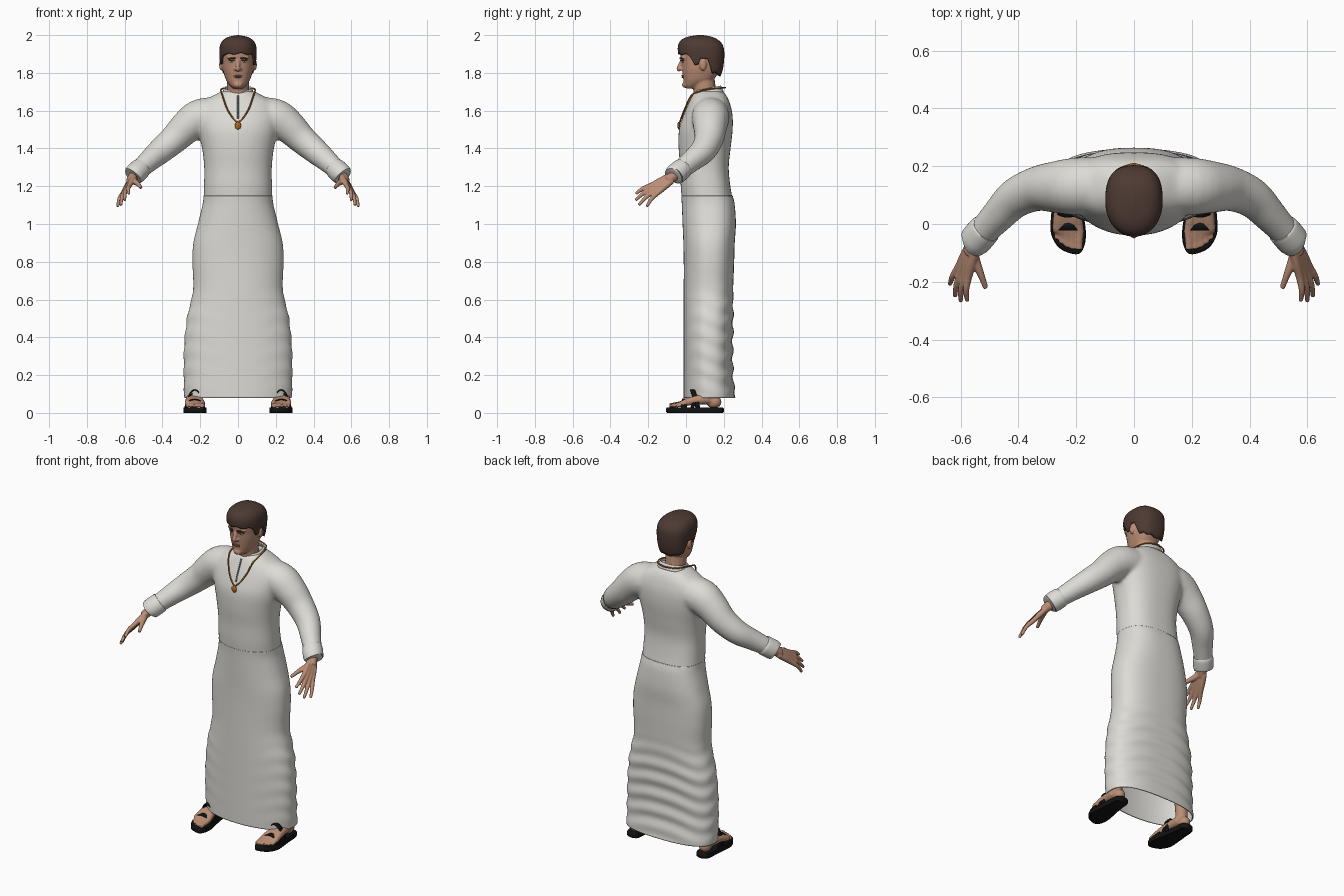
import bpy, bmesh, math
from mathutils import Vector, Matrix

if "Cube" in bpy.data.objects:
    bpy.data.objects.remove(bpy.data.objects["Cube"])


def material(name, r, g, b):
    m = bpy.data.materials.new(name)
    m.use_nodes = True
    m.diffuse_color = (r, g, b, 1)
    bsdf = m.node_tree.nodes["Principled BSDF"]
    bsdf.inputs["Base Color"].default_value = (r, g, b, 1)
    bsdf.inputs["Roughness"].default_value = 0.8
    return m


CLOTH = material("off white cloth", 0.72, 0.71, 0.67)
SKIN = material("skin", 0.5, 0.27, 0.18)
HAIR = material("dark brown hair", 0.075, 0.042, 0.033)
BLACK = material("black leather", 0.006, 0.006, 0.006)
GOLD = material("gold", 0.4, 0.14, 0.015)
LIP = material("lip", 0.32, 0.13, 0.09)
EYE = material("eye white", 0.6, 0.57, 0.53)
GREY = material("zip grey", 0.15, 0.15, 0.16)


def smooth_rows(rows, steps=5):
    """Catmull-Rom subdivision of a list of tuples."""
    out = []
    for i in range(len(rows) - 1):
        p0, p1 = Vector(rows[max(i - 1, 0)]), Vector(rows[i])
        p2, p3 = Vector(rows[i + 1]), Vector(rows[min(i + 2, len(rows) - 1)])
        for k in range(steps):
            t = k / steps
            out.append(p1 + (p2 - p0) * (t / 2) + (2 * p0 - 5 * p1 + 4 * p2 - p3) * (t * t / 2)
                       + (3 * p1 - p0 - 3 * p2 + p3) * (t ** 3 / 2))
    return out + [Vector(rows[-1])]


def lookup(rows, t):
    """Linear lookup in rows sorted by their first number."""
    for a, b in zip(rows, rows[1:]):
        if t <= b[0]:
            f = max(0, (t - a[0]) / (b[0] - a[0]))
            return [u + (v - u) * f for u, v in zip(a, b)]
    return list(rows[-1])


def section_point(a, z, hw, yf, yb, front=2.1, back=2.6):
    s, c = math.sin(a), math.cos(a)
    p = 2 / (front if c > 0 else back)
    return Vector((hw * math.copysign(abs(s) ** p, s),
                   (yf + yb) / 2 - (yb - yf) / 2 * math.copysign(abs(c) ** p, c), z))


def section(row, n=64):
    return [section_point(math.tau * i / n, *row) for i in range(n)]


def surface_y(rows, x, z):
    _, hw, yf, yb = lookup(rows, z)
    return (yf + yb) / 2 - (yb - yf) / 2 * (1 - min(1, abs(x / hw)) ** 2.1) ** (1 / 2.1)


def loft(bm, rings, caps=(True, True), closed=True):
    vs = [[bm.verts.new(p) for p in ring] for ring in rings]
    n = len(vs[0])
    for a, b in zip(vs, vs[1:]):
        for i in range(n if closed else n - 1):
            j = (i + 1) % n
            bm.faces.new((a[i], a[j], b[j], b[i]))
    for cap, ring in zip(caps, (vs[0], vs[-1])):
        if cap:
            bm.faces.new(ring)


def tube(bm, pts, n=16, steps=4, caps=(True, True)):
    """Round tube through (x, y, z, radius) points."""
    rows = smooth_rows(pts, steps)
    side, rings = Vector((0.31, 0.9, 0.3)), []
    for i, r in enumerate(rows):
        t = (rows[min(i + 1, len(rows) - 1)] - rows[max(i - 1, 0)]).xyz.normalized()
        side = (side - t * side.dot(t)).normalized()
        up = t.cross(side)
        rings.append([r.xyz + (side * math.cos(math.tau * k / n) + up * math.sin(math.tau * k / n)) * r[3]
                      for k in range(n)])
    loft(bm, rings, caps)


def ball(bm, loc, radii):
    bmesh.ops.create_uvsphere(bm, u_segments=20, v_segments=12, radius=1,
                              matrix=Matrix.Translation(loc) @ Matrix.Diagonal((*radii, 1)))


def finish(bm, name, mat, voxel=0, relax=0, solid=0, mirror=False):
    bmesh.ops.recalc_face_normals(bm, faces=bm.faces)
    me = bpy.data.meshes.new(name)
    bm.to_mesh(me)
    bm.free()
    me.materials.append(mat)
    for p in me.polygons:
        p.use_smooth = True
    me.set_sharp_from_angle(angle=math.radians(50))
    ob = bpy.data.objects.new(name, me)
    bpy.context.scene.collection.objects.link(ob)
    if solid:
        m = ob.modifiers.new("thickness", "SOLIDIFY")
        m.thickness, m.offset = solid, -1
    if voxel:
        m = ob.modifiers.new("union", "REMESH")
        m.mode, m.voxel_size, m.use_smooth_shade = "VOXEL", voxel, True
        m = ob.modifiers.new("relax", "SMOOTH")
        m.factor, m.iterations = 0.5, relax
    if mirror:
        ob.modifiers.new("mirror", "MIRROR").use_mirror_merge = False


# Rows are height, half width, front y, back y
SKIRT = smooth_rows([(0.08, .285, -.012, .262), (.2, .287, -.012, .25), (.35, .285, -.012, .248), (.5, .27, -.012, .25),
                     (.65, .238, -.012, .25), (.8, .241, -.012, .255), (.9, .236, -.014, .258),
                     (1.0, .212, -.018, .264), (1.1, .188, -.022, .258), (1.15, .182, -.025, .247)], 10)
BODICE = smooth_rows([(1.11, .182, -.02, .25), (1.2, .18, -.028, .235), (1.3, .179, -.031, .226), (1.4, .19, -.039, .236),
                      (1.5, .212, -.037, .247), (1.58, .222, -.012, .246), (1.64, .195, .014, .232),
                      (1.68, .13, .033, .214), (1.705, .08, .05, .19)])
HEAD = smooth_rows([(1.718, .026, 0, .05), (1.735, .044, -.012, .1), (1.76, .062, -.014, .14), (1.79, .073, -.018, .165),
                    (1.82, .081, -.021, .178), (1.86, .085, -.025, .188), (1.9, .086, -.031, .19),
                    (1.94, .08, -.022, .183), (1.97, .06, .01, .155), (1.985, .02, .05, .12)])
HAIR_ROWS = smooth_rows([(1.77, .076, 0, .176), (1.8, .087, -.012, .19), (1.85, .095, -.027, .2), (1.9, .099, -.041, .203),
                         (1.94, .097, -.043, .198), (1.97, .083, -.03, .177), (1.99, .052, .005, .14), (2.0, .004, .06, .09)])

# Long skirt with soft creases low on the sides and back
bm = bmesh.new()
rings = []
for row in SKIRT:
    ring = section(row, 96)
    fade = max(0, min(1, (0.7 - row[0]) / 0.2)) * min(1, row[0] / 0.2)
    for i, p in enumerate(ring):
        a = math.tau * i / 96
        crease = math.sin(row[0] * 66 + 1.5 * math.cos(3 * a)) * 0.005 * fade * math.sin(a / 2) ** 2
        p.xy += Vector((math.sin(a), -math.cos(a))) * crease
    rings.append(ring)
loft(bm, rings, (False, False))
finish(bm, "robe_skirt", CLOTH, solid=0.006)

# Bodice and sleeves fused together
bm = bmesh.new()
loft(bm, [section(r) for r in BODICE])
SLEEVE = [(.1, .132, 1.575, .098), (.2, .13, 1.562, .1), (.27, .128, 1.515, .09), (.335, .122, 1.452, .078),
          (.41, .09, 1.387, .069), (.47, .03, 1.335, .059), (.535, -.04, 1.276, .049)]
for s in (1, -1):
    tube(bm, [(s * x, y, z, r) for x, y, z, r in SLEEVE], n=24)
finish(bm, "robe_bodice", CLOTH, voxel=0.01, relax=8)

# Turned-back cuffs
bm = bmesh.new()
tube(bm, [(.512, -.015, 1.297, .047), (.514, -.017, 1.295, .055), (.53, -.035, 1.28, .057),
          (.55, -.058, 1.261, .056), (.553, -.061, 1.258, .05), (.548, -.056, 1.263, .042)], n=28, steps=3)
finish(bm, "cuffs", CLOTH, mirror=True)

# Standing collar, lower at the front
bm = bmesh.new()
rings = []
for k in range(6):
    t = k / 5
    ring = section((1.685 + .035 * t, .086 - .012 * t, .038 + .01 * t, .2 - .015 * t), 48)
    for p in ring:
        p.z += 0.2 * (p.y - .12)
    rings.append(ring)
loft(bm, rings, (False, False))
finish(bm, "collar", CLOTH, solid=0.007)

# Zip on the chest
bm = bmesh.new()
loft(bm, [[Vector((x, surface_y(BODICE, 0, z) - .002, z)) for x in (-.004, .004)]
          for z in [1.56 + .012 * k for k in range(11)]], (False, False), closed=False)
finish(bm, "zip", GREY, solid=0.005)

# Head, nose, ears and neck fused together
bm = bmesh.new()
loft(bm, [section(r, 48) for r in HEAD])
tube(bm, [(0, .11, 1.64, .062), (0, .1, 1.7, .06), (0, .09, 1.78, .06)])
tube(bm, [(0, -.014, 1.885, .01), (0, -.026, 1.855, .01), (0, -.039, 1.822, .012), (0, -.03, 1.812, .008)], n=12)
ball(bm, (0, -.008, 1.737), (.024, .013, .016))
for s in (1, -1):
    ball(bm, (s * .012, -.024, 1.82), (.009, .012, .008))
    ball(bm, (s * .09, .09, 1.843), (.01, .018, .031))
    ball(bm, (s * .034, -.012, 1.88), (.026, .012, .007))
finish(bm, "head", SKIN, voxel=0.005, relax=3)

# Hair cap with fringe, sideburns and nape
HAIRLINE = [(0, 1.902), (50, 1.897), (62, 1.885), (70, 1.845), (80, 1.845), (86, 1.872), (100, 1.872),
            (114, 1.8), (180, 1.782)]
bm = bmesh.new()
rings = []
for k in range(19):
    ring = []
    for i in range(72):
        a = math.tau * i / 72
        low = lookup(HAIRLINE, min(i, 72 - i) * 5)[1] + .004 * math.sin(9 * a)
        z = low + (2.0 - low) * math.sin(math.pi / 2 * k / 18)
        ring.append(section_point(a, *lookup(HAIR_ROWS, z)))
    rings.append(ring)
loft(bm, rings, (False, True))
finish(bm, "hair", HAIR, solid=0.016)

# Face details
bm = bmesh.new()
ball(bm, (.033, surface_y(HEAD, .033, 1.86) + .001, 1.86), (.013, .004, .0055))
finish(bm, "eyes", EYE, mirror=True)
bm = bmesh.new()
ball(bm, (.033, surface_y(HEAD, .033, 1.86) - .002, 1.86), (.005, .002, .005))
for lift, r, tilt in ((.018, .0042, .1), (.006, .0022, 0)):
    tube(bm, [(x, surface_y(HEAD, x, 1.87) - (.006 if tilt else .003), 1.86 + lift - tilt * (x - .03)
               - 6 * (x - .033) ** 2, r) for x in (.014, .024, .036, .05)], n=8)
finish(bm, "brows_and_irises", HAIR, mirror=True)
bm = bmesh.new()
for z, r in ((1.785, .0035), (1.778, .0045)):
    ball(bm, (0, surface_y(HEAD, 0, z) - .001, z), (.023, .006, r))
finish(bm, "lips", LIP)

# Hands: wrist, four fingers from wrist to tip, and thumb
bm = bmesh.new()
tube(bm, [(.53, -.03, 1.28, .029), (.552, -.068, 1.252, .027), (.57, -.1, 1.228, .024)])
spread = Vector((.53, .58, -.62))
TIPS = [(.577, -.266, 1.16), (.6, -.268, 1.125), (.62, -.25, 1.1), (.637, -.208, 1.092)]
for k, tip in enumerate(TIPS):
    off = spread * (k - 1.5)
    base = Vector((.56, -.085, 1.24)) + off * .012
    knuckle = Vector((.59, -.165, 1.186)) + off * .021
    middle = knuckle.lerp(Vector(tip), .5) + Vector((.006, -.004, .005))
    tube(bm, [(*base, .016), (*base.lerp(knuckle, .5), .016), (*knuckle, .0135), (*middle, .011), (*tip, .008)], n=12)
tube(bm, [(.56, -.09, 1.24, .018), (.548, -.13, 1.225, .017), (.53, -.175, 1.212, .0125), (.513, -.222, 1.192, .009)], n=12)
finish(bm, "hands", SKIN, voxel=0.004, relax=3, mirror=True)

# Necklace cord and pendant
half = [(0, -.034, 1.535), (.03, -.024, 1.565), (.06, -.004, 1.615), (.082, .028, 1.68), (.09, .075, 1.703),
        (.087, .13, 1.715), (.06, .185, 1.72), (0, .208, 1.722)]
bm = bmesh.new()
for s in (1, -1):
    tube(bm, [(s * x, min(y, surface_y(BODICE, x, z) - .004) if y < .03 else y, z, .0042) for x, y, z in half], n=8)
finish(bm, "necklace", GOLD)
bm = bmesh.new()
ball(bm, (0, -.038, 1.521), (.017, .008, .02))
finish(bm, "pendant", GOLD)

# Lower legs and feet with toes
bm = bmesh.new()
tube(bm, [(.2, .13, .5, .055), (.225, .135, .28, .045), (.234, .13, .12, .034), (.235, .125, .06, .036)])
ball(bm, (.235, .148, .058), (.034, .04, .034))
for k in range(5):
    x = (.19, .213, .232, .25, .266)[k]
    y = (-.088, -.086, -.079, -.068, -.052)[k]
    r = .0135 if k == 0 else .0105
    tube(bm, [(.235 + .006 * (k - 2), .12, .075, .03), (.232 + .011 * (k - 2), .05, .068, .024),
              (x, -.015, .05, .017), (x, y + .025, .042, r), (x, y, .038, r)], n=12)
finish(bm, "feet", SKIN, voxel=0.005, relax=3, mirror=True)

# Sandal soles
outline = smooth_rows([(.236, .2), (.2, .185), (.193, .13), (.182, .06), (.168, -.01), (.169, -.065), (.188, -.102),
                       (.225, -.1), (.264, -.078), (.288, -.03), (.287, .03), (.28, .1), (.272, .18), (.236, .2)])[:-1]
bm = bmesh.new()
loft(bm, [[Vector((.23 + (x - .23) * f, .05 + (y - .05) * f, z)) for x, y in outline]
          for z, f in ((0, .97), (.005, 1), (.024, 1), (.029, .97))])
finish(bm, "sandal_soles", BLACK, mirror=True)

# Sandal straps: (y at sole, lean, width, height, half width)
bm = bmesh.new()
for y, lean, w, h, hw in ((-.012, .005, .03, .055, .056), (.065, -.03, .026, .105, .047), (.03, .03, .02, .088, .05)):
    arc = [math.pi * k / 16 for k in range(17)]
    loft(bm, [[Vector((.229 + hw * math.cos(a), y + e + lean * math.sin(a), .02 + h * math.sin(a))) for a in arc]
              for e in (-w / 2, w / 2)], (False, False), closed=False)
finish(bm, "sandal_straps", BLACK, solid=0.007, mirror=True)
